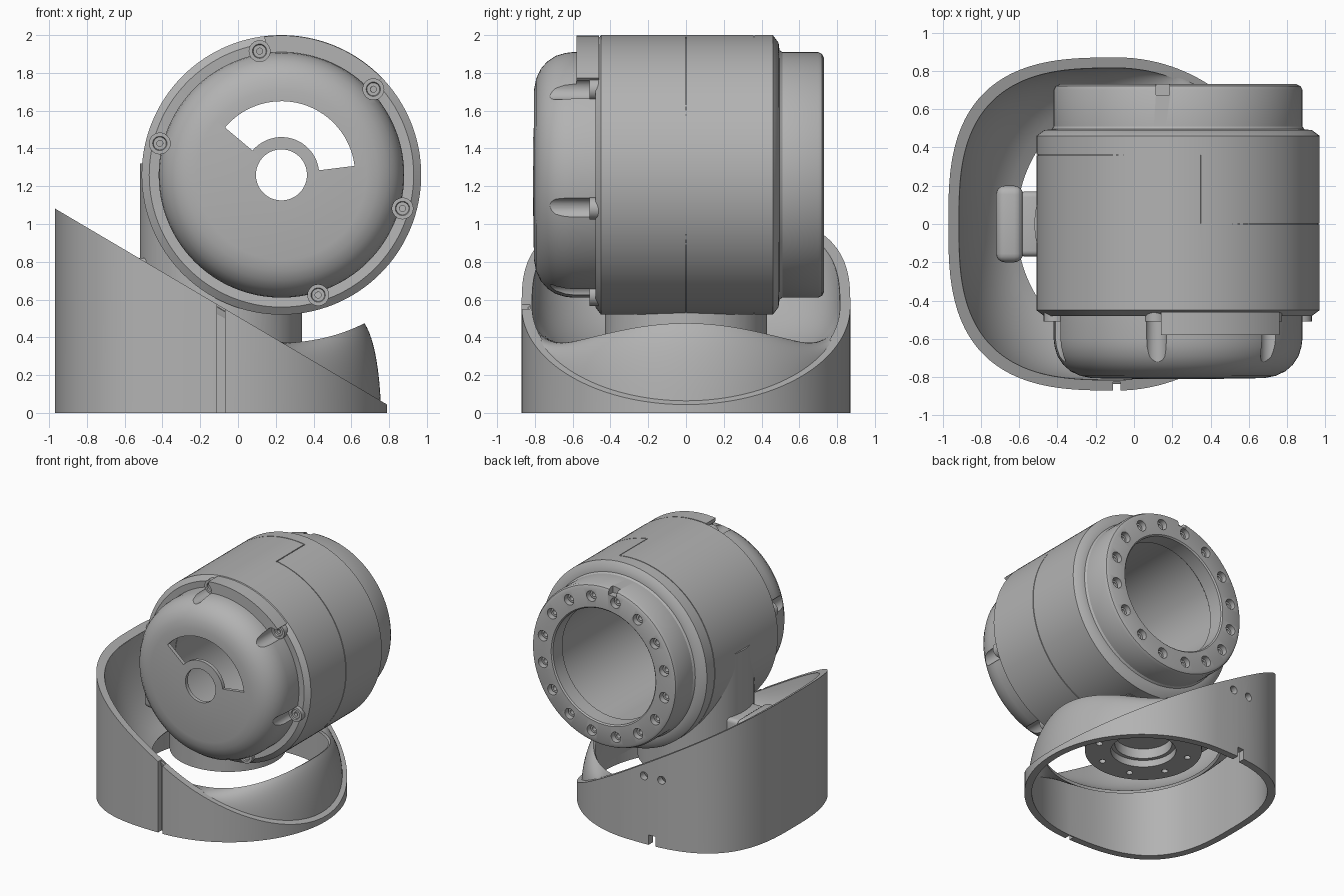
import bpy, bmesh, math
from math import sin, cos, pi, radians, sqrt
from mathutils import Matrix, Vector

old = bpy.data.objects.get("Cube")
if old:
    bpy.data.objects.remove(old, do_unlink=True)

grey = bpy.data.materials.new("housing_grey")
grey.use_nodes = True
colour = (0.45, 0.45, 0.45, 1)
grey.diffuse_color = colour
grey.node_tree.nodes["Principled BSDF"].inputs["Base Color"].default_value = colour

CX, CZ = 0.23, 1.26      # drum axis
PX = -0.09               # pedestal axis


def finish(name, bm):
    bmesh.ops.recalc_face_normals(bm, faces=bm.faces[:])
    mesh = bpy.data.meshes.new(name)
    bm.to_mesh(mesh)
    bm.free()
    obj = bpy.data.objects.new(name, mesh)
    bpy.context.collection.objects.link(obj)
    mesh.materials.append(grey)
    return obj


def loft(name, rings, wrap=False, caps=False):
    bm = bmesh.new()
    loops = [[bm.verts.new(p) for p in ring] for ring in rings]
    n = len(loops[0])
    pairs = list(zip(loops, loops[1:]))
    if wrap:
        pairs.append((loops[-1], loops[0]))
    for a, b in pairs:
        for i in range(n):
            j = (i + 1) % n
            bm.faces.new((a[i], a[j], b[j], b[i]))
    if caps:
        bm.faces.new(loops[0])
        bm.faces.new(loops[-1])
    return finish(name, bm)


def polar(r, deg, y, cx=CX, cz=CZ):
    return (cx + r * cos(radians(deg)), y, cz + r * sin(radians(deg)))


def revolve(name, profile, cx=CX, cz=CZ, n=128):
    """Closed (radius, y) profile turned about a y-aligned axis."""
    rings = [[polar(r, 360 * i / n, y, cx, cz) for i in range(n)] for r, y in profile]
    return loft(name, rings, wrap=True)


def sector(name, r0, r1, a0, a1, y0, y1):
    """Arc-shaped block around the drum axis."""
    steps = max(2, int(abs(a1 - a0) / 3))
    arc = [a0 + (a1 - a0) * i / steps for i in range(steps + 1)]
    edge = [(r1, a) for a in arc] + [(r0, a) for a in reversed(arc)]
    return loft(name, [[polar(r, a, y) for r, a in edge] for y in (y0, y1)], caps=True)


def cyl(name, r, a, b, n=32):
    a, b = Vector(a), Vector(b)
    d = b - a
    bm = bmesh.new()
    mat = Matrix.Translation((a + b) / 2) @ d.to_track_quat('Z', 'Y').to_matrix().to_4x4()
    bmesh.ops.create_cone(bm, cap_ends=True, segments=n, radius1=r, radius2=r,
                          depth=d.length, matrix=mat)
    return finish(name, bm)


def box(name, centre, size, bevel=0):
    bm = bmesh.new()
    mat = Matrix.Translation(centre) @ Matrix.Diagonal((*size, 1))
    bmesh.ops.create_cube(bm, size=1, matrix=mat)
    if bevel:
        bmesh.ops.bevel(bm, geom=bm.edges[:], offset=bevel, segments=4,
                        profile=0.5, affect='EDGES')
    return finish(name, bm)


def apply_mod(obj, mod):
    bpy.context.view_layer.objects.active = obj
    bpy.ops.object.modifier_apply(modifier=mod.name)


def cut(targets, cutters):
    for obj in targets:
        for c in cutters:
            mod = obj.modifiers.new("cut", 'BOOLEAN')
            mod.operation, mod.solver, mod.object = 'DIFFERENCE', 'EXACT', c
            apply_mod(obj, mod)
    for c in cutters:
        bpy.data.objects.remove(c, do_unlink=True)


# Drum body with open bore
drum = revolve("drum", [(0.47, -0.46), (0.70, -0.48), (0.74, -0.45), (0.74, 0.46), (0.70, 0.49),
                        (0.66, 0.495), (0.65, 0.51), (0.65, 0.70), (0.64, 0.72), (0.62, 0.73),
                        (0.47, 0.73), (0.46, 0.72), (0.46, 0.60), (0.47, 0.59)])
# Stepped seam between the two housing halves
seams = [sector("seam_cutter", 0.733, 0.76, -81, 81, -0.003, 0.003),
         sector("seam_cutter", 0.733, 0.76, 81, 279, 0.357, 0.363),
         sector("seam_cutter", 0.733, 0.76, 80.7, 81.2, 0, 0.36),
         sector("seam_cutter", 0.733, 0.76, 278.8, 279.3, 0, 0.36)]
bolt_angles = [11 + 22.5 * i for i in range(16)]
bolt_holes = [cyl("bolt_cutter", 0.042, polar(0.555, a, 0.66), polar(0.555, a, 0.8), 24)
              for a in bolt_angles]
cut([drum], seams + bolt_holes + [box("notch_cutter", (0.15, 0.72, 1.90), (0.07, 0.09, 0.09))])

# Screws in the rear ring
for a in bolt_angles:
    x, _, z = polar(0.555, a, 0)
    revolve("rear_screw", [(0.034, 0.65), (0.034, 0.695), (0.018, 0.695), (0.018, 0.65)], x, z, 20)

# Front dome with centre hole and curved window
dome = revolve("front_dome", [(0.65, -0.465), (0.65, -0.60), (0.645, -0.64), (0.63, -0.69),
                              (0.60, -0.735), (0.56, -0.77), (0.51, -0.793), (0.45, -0.805),
                              (0.135, -0.81), (0.135, -0.78), (0.42, -0.775), (0.46, -0.74),
                              (0.47, -0.70), (0.47, -0.465)])
window = sector("window_cutter", 0.20, 0.39, 7, 140, -0.9, -0.7)
# Raised guard tab along the upper front edge
tab = sector("guard_tab", 0.63, 0.738, 44, 97, -0.58, -0.46)
screw_angles = [-73, -15.5, 43, 100, 165.5]
pockets = [cyl("pocket_cutter", 0.055, polar(0.665, a, -0.485), polar(0.665, a, -0.95))
           for a in screw_angles]
cut([dome, tab], [window] + pockets)

# Screws in the front pockets
for a in screw_angles:
    x, _, z = polar(0.665, a, 0)
    revolve("front_screw_seat", [(0.058, -0.46), (0.058, -0.51), (0.038, -0.51),
                                 (0.034, -0.50), (0.016, -0.50), (0.016, -0.46)], x, z, 24)

# Pedestal carrying the drum, hollow from below
pedestal = cyl("pedestal", 0.43, (PX, 0, 0.365), (PX, 0, 1.32), 96)
flange_holes = [cyl("flange_cutter", 0.024, (PX + 0.34 * cos(t), 0.34 * sin(t), 0.2),
                    (PX + 0.34 * cos(t), 0.34 * sin(t), 0.42), 16)
                for t in [pi / 4 * (i + 0.5) for i in range(8)]]
cut([pedestal], [cyl("drum_space", 0.69, (CX, -1, CZ), (CX, 1, CZ), 128),
                 cyl("hub_cutter", 0.24, (PX, 0, 0.2), (PX, 0, 0.42), 48),
                 cyl("cup_cutter", 0.21, (PX, 0, 0.3), (PX, 0, 0.5), 48)] + flange_holes)

# Side connector
box("connector_neck", (-0.53, 0, 0.72), (0.14, 0.34, 0.20), 0.03)
box("connector_plug", (-0.65, 0, 0.72), (0.14, 0.40, 0.25), 0.045)


# Base shell outline: round on the low side, squarer on the tall side
def outline(t, inset=0):
    c, s = cos(t), sin(t)
    p = 1 if c >= 0 else 2 / 2.9
    return (PX + math.copysign(abs(c) ** p, c) * (0.88 - inset),
            math.copysign(abs(s) ** p, s) * (0.87 - inset))


def rim_z(x):
    return 0.51 - 0.59 * x


N = 160
turns = [2 * pi * (i + 0.5) / N for i in range(N)]
outer = [outline(t) for t in turns]
inner = [outline(t, 0.055) for t in turns]
shell = loft("base_shell", [[(x, y, 0) for x, y in outer], [(x, y, rim_z(x)) for x, y in outer],
                            [(x, y, rim_z(x)) for x, y in inner], [(x, y, 0) for x, y in inner]],
             wrap=True)
side_holes = [cyl("side_cutter", 0.032, (x, 0.7, 0.55), (x, 1, 0.55), 24) for x in (-0.38, -0.23)]
cut([shell], side_holes + [box("groove_cutter", (PX, -0.87, 0.4), (0.04, 0.09, 1)),
                           box("slot_cutter", (-0.30, 0.86, 0.0), (0.06, 0.2, 0.16))])


# Inner bowl sweeping from the slanted rim to a lip that clears the drum
def bowl_point(t, k):
    x, y = outline(t, 0.045)
    rim = Vector((x, y, rim_z(x) - 0.012))
    lx, ly = 0.02 + 0.64 * cos(t), 0.69 * sin(t)
    lz = CZ - sqrt(0.81 - (lx - CX) ** 2) if lx > CX else 0.36
    lip = Vector((lx, ly, lz))
    bend = rim.lerp(lip, 0.2)
    bend.z = rim.z + 0.75 * (lip.z - rim.z)
    return rim.lerp(bend, k).lerp(bend.lerp(lip, k), k)


bowl = loft("inner_bowl", [[bowl_point(t, k / 10) for t in turns] for k in range(11)])
solid = bowl.modifiers.new("thickness", 'SOLIDIFY')
solid.thickness, solid.offset = 0.022, 0
apply_mod(bowl, solid)

# Smooth shading with sharp edges kept
for obj in list(bpy.context.scene.objects):
    if obj.type == 'MESH' and grey.name in obj.data.materials:
        bpy.ops.object.select_all(action='DESELECT')
        obj.select_set(True)
        bpy.context.view_layer.objects.active = obj
        bpy.ops.object.shade_smooth_by_angle(angle=radians(30))
